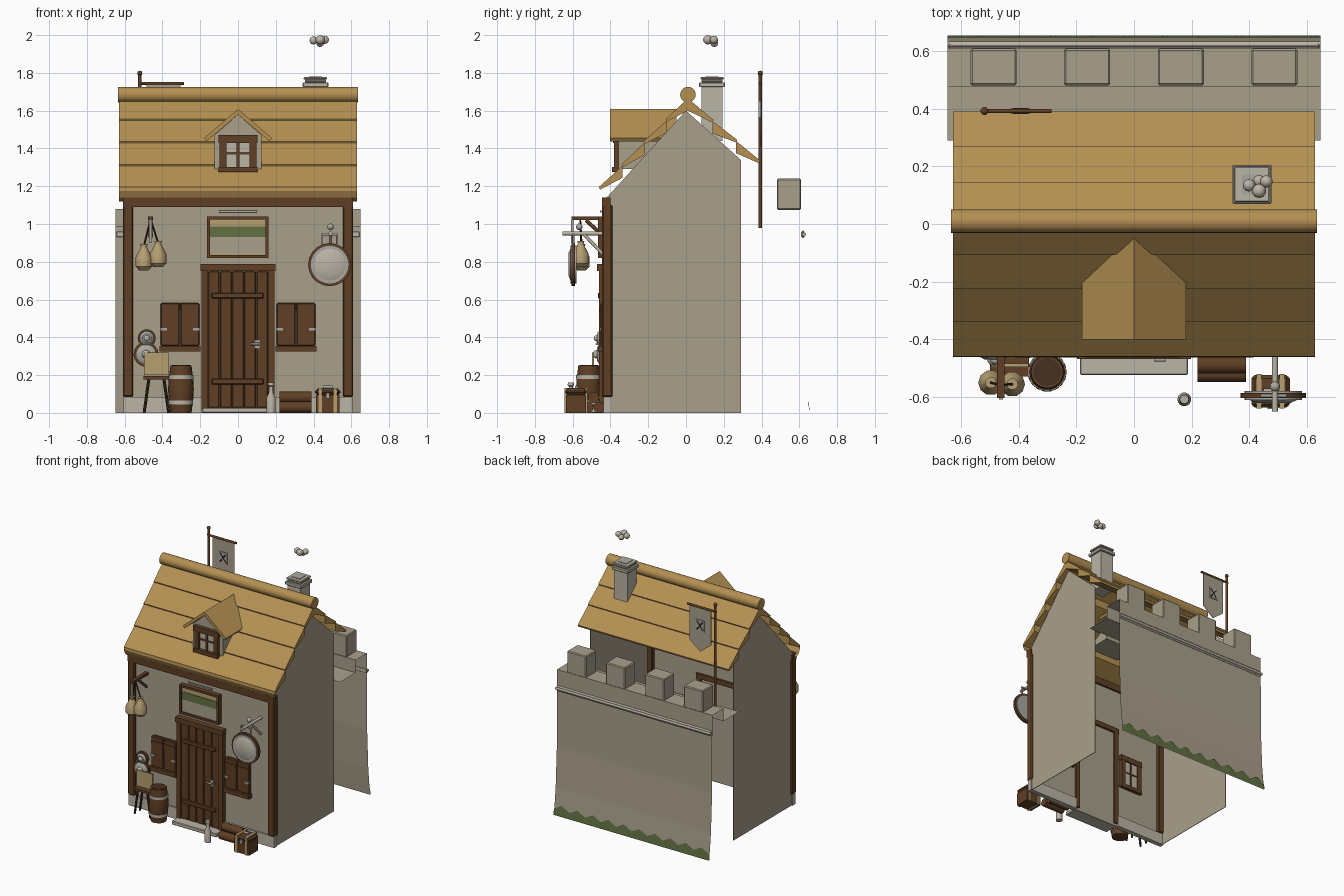
import bpy, bmesh, math
from mathutils import Vector

if "Cube" in bpy.data.objects:
    bpy.data.objects.remove(bpy.data.objects["Cube"])


def mat(name, *rgb):
    m = bpy.data.materials.new(name)
    m.diffuse_color = (*rgb, 1)
    m.use_nodes = True
    m.node_tree.nodes["Principled BSDF"].inputs["Base Color"].default_value = m.diffuse_color
    return m


PLASTER = mat("plaster", .40, .35, .26)
STONE = mat("pale_stone", .50, .46, .38)
THATCH = mat("thatch", .46, .28, .085)
WOOD = mat("brown_wood", .115, .05, .018)
DARK = mat("dark_wood", .06, .03, .014)
METAL = mat("grey_metal", .40, .39, .36)
CLAY = mat("tan_clay", .47, .35, .17)
MOSS = mat("moss_green", .12, .165, .055)


def finish(name, bm, m, smooth=False, closed=True):
    if closed:
        bmesh.ops.recalc_face_normals(bm, faces=bm.faces)
    me = bpy.data.meshes.new(name)
    bm.to_mesh(me)
    bm.free()
    me.materials.append(m)
    ob = bpy.data.objects.new(name, me)
    bpy.context.collection.objects.link(ob)
    if smooth:
        bpy.ops.object.select_all(action='DESELECT')
        ob.select_set(True)
        bpy.context.view_layer.objects.active = ob
        bpy.ops.object.shade_smooth_by_angle(angle=math.radians(40))
    return ob


def box(name, x, y, z, m, bevel=0):
    """Box from (min, max) pairs."""
    bm = bmesh.new()
    bmesh.ops.create_cube(bm, size=1)
    for v in bm.verts:
        v.co = Vector([(r[0] + r[1]) / 2 + c * (r[1] - r[0]) for c, r in zip(v.co, (x, y, z))])
    if bevel:
        bmesh.ops.bevel(bm, geom=bm.edges[:], offset=bevel, segments=1, affect='EDGES')
    return finish(name, bm, m)


def prism(name, pts, a, b, m, axis='x'):
    """Closed profile swept along x (points are y, z) or y (points are x, z)."""
    bm = bmesh.new()
    put = (lambda p, t: (t, p[0], p[1])) if axis == 'x' else (lambda p, t: (p[0], t, p[1]))
    f = bm.faces.new([bm.verts.new(put(p, a)) for p in pts])
    ext = bmesh.ops.extrude_face_region(bm, geom=[f])['geom']
    d = Vector((b - a, 0, 0)) if axis == 'x' else Vector((0, b - a, 0))
    bmesh.ops.translate(bm, vec=d, verts=[g for g in ext if isinstance(g, bmesh.types.BMVert)])
    return finish(name, bm, m)


def sheet(name, pts, x0, x1, m):
    """Open profile of (y, z) points swept along x."""
    bm = bmesh.new()
    rows = [[bm.verts.new((x, *p)) for x in (x0, x1)] for p in pts]
    for r, s in zip(rows, rows[1:]):
        bm.faces.new((r[0], s[0], s[1], r[1]))
    return finish(name, bm, m, closed=False)


def rod(name, p, q, r, m, r2=None, n=10):
    """Cylinder or cone between two points."""
    p, q = Vector(p), Vector(q)
    bm = bmesh.new()
    bmesh.ops.create_cone(bm, cap_ends=True, segments=n, radius1=r,
                          radius2=r if r2 is None else r2, depth=(q - p).length)
    rot = (q - p).to_track_quat('Z', 'Y')
    for v in bm.verts:
        v.co = rot @ v.co + (p + q) / 2
    return finish(name, bm, m, smooth=n > 8)


def lathe(name, prof, loc, m, n=14):
    """Upright turned shape from (radius, height) points."""
    bm = bmesh.new()
    rings = [[bm.verts.new((loc[0] + r * math.cos(math.tau * i / n),
                            loc[1] + r * math.sin(math.tau * i / n), loc[2] + z))
              for i in range(n)] for r, z in prof]
    for a, b in zip(rings, rings[1:]):
        for i in range(n):
            bm.faces.new((a[i], a[(i + 1) % n], b[(i + 1) % n], b[i]))
    bm.faces.new(rings[0])
    bm.faces.new(rings[-1])
    return finish(name, bm, m, smooth=True)


def ball(name, loc, r, m):
    bm = bmesh.new()
    bmesh.ops.create_icosphere(bm, subdivisions=2, radius=r)
    bmesh.ops.translate(bm, vec=Vector(loc), verts=bm.verts)
    return finish(name, bm, m, smooth=True)


def window(cx, y, z0, z1, w):
    """Framed four-pane window with lintel and sill."""
    box("window_panes", (cx - w + .01, cx + w - .01), (y + .004, y + .012), (z0, z1), STONE)
    for s in (-1, 1):
        c = cx + s * (w - .018)
        box("window_jamb", (c - .018, c + .018), (y - .01, y + .02), (z0, z1), WOOD)
    zm = (z0 + z1) / 2
    box("window_mullion", (cx - .008, cx + .008), (y - .004, y + .016), (z0, z1), WOOD)
    box("window_crossbar", (cx - w, cx + w), (y - .003, y + .015), (zm - .006, zm + .006), WOOD)
    box("window_sill", (cx - w - .005, cx + w + .005), (y - .02, y + .022), (z0 - .01, z0 + .018), WOOD)
    box("window_lintel", (cx - w - .005, cx + w + .005), (y - .015, y + .022), (z1 - .035, z1 + .005), WOOD)


# house walls, open at the back
gable = [(-.42, 0), (.29, 0), (.29, 1.34), (0, 1.6), (-.42, 1.14)]
for s in (-1, 1):
    prism("side_wall", gable, s * .600, s * .596, PLASTER)
    box("corner_post", (min(s * .555, s * .61), max(s * .555, s * .61)), (-.444, -.39), (.085, 1.1), WOOD, .006)
    box("plinth", (min(s * .19, s * .607), max(s * .19, s * .607)), (-.436, -.40), (0, .085), STONE)
box("front_wall", (-.598, .598), (-.425, -.415), (0, 1.13), PLASTER)
box("wall_beam", (-.61, .61), (-.446, -.40), (1.09, 1.14), WOOD)

# layered thatch roof
front = [(-.455, 1.19), (-.335, 1.31), (-.22, 1.43), (-.10, 1.55), (.01, 1.665)]
back = [(.386, 1.33), (.265, 1.44), (.14, 1.545), (.01, 1.665)]
for side, o in ((front, -1), (back, 1)):
    for a, b in zip(side, side[1:]):
        tip = (a[0] + o * .006, a[1] + .006)
        prism("thatch_layer", [tip, b, (b[0], b[1] - .065), (a[0], a[1] - .008)], -.63, .63, THATCH)
sheet("thatch_eave", [(-.46, 1.195), (-.462, 1.175), (-.445, 1.14), (-.42, 1.12)], -.63, .63, THATCH)
rod("thatch_ridge", (-.636, .01, 1.685), (.636, .01, 1.685), .041, THATCH, n=20)

# dormer
prism("dormer_body", [(-.125, 1.29), (.125, 1.29), (.125, 1.47), (0, 1.58), (-.125, 1.47)],
      -.358, -.15, PLASTER, 'y')
prism("dormer_roof", [(-.18, 1.455), (0, 1.608), (.18, 1.455), (.168, 1.437), (0, 1.58), (-.168, 1.437)],
      -.402, -.05, THATCH, 'y')
window(0, -.372, 1.285, 1.465, .097)

# chimney and smoke
lathe("chimney_shaft", [(.085, 1.44), (.076, 1.6), (.074, 1.74)], (.41, .138, 0), STONE, 4).rotation_euler = (0, 0, 0)
bpy.data.objects.remove(bpy.data.objects["chimney_shaft"])
box("chimney_shaft", (.355, .465), (.083, .193), (1.44, 1.74), STONE)
for r, z0, z1 in ((.068, 1.725, 1.75), (.056, 1.75, 1.765), (.062, 1.765, 1.778)):
    box("chimney_cap", (.41 - r, .41 + r), (.138 - r, .138 + r), (z0, z1), STONE, .004)
box("chimney_flue", (.375, .445), (.103, .173), (1.77, 1.782), METAL)
for x, y, z, r in ((.40, .135, 1.972, .022), (.435, .115, 1.975, .025), (.435, .15, 1.958, .021), (.46, .148, 1.975, .022)):
    ball("smoke_puff", (x, y, z), r, STONE)

# battlement wall behind the house
sheet("castle_wall", [(.29, .985), (.478, .985), (.478, 1.08), (.612, 1.08), (.614, .5), (.628, .2), (.648, 0)],
      -.648, .648, PLASTER)
for x in (-.488, -.163, .163, .488):
    box("merlon", (x - .08, x + .08), (.482, .61), (1.075, 1.24), PLASTER, .006)
box("wall_band", (-.648, .648), (.61, .628), (.925, .965), STONE, .008)
rod("wall_band_roll", (-.648, .626, .945), (.648, .626, .945), .009, STONE)
bm = bmesh.new()
N = 20
low = [bm.verts.new((-.648 + 1.296 * i / N, .655, 0)) for i in range(N + 1)]
top = [bm.verts.new((-.648 + 1.296 * i / N, .648, .045 + .035 * (i % 2))) for i in range(N + 1)]
for i in range(N):
    bm.faces.new((low[i + 1], low[i], top[i], top[i + 1]))
finish("moss_strip", bm, MOSS, closed=False)

# banner on its pole
rod("banner_pole", (-.52, .393, .98), (-.52, .393, 1.8), .01, WOOD)
ball("pole_knob", (-.52, .393, 1.798), .014, WOOD)
rod("banner_bar", (-.53, .393, 1.745), (-.287, .393, 1.745), .008, WOOD)
prism("banner_cloth", [(-.485, 1.74), (-.305, 1.74), (-.305, 1.48), (-.395, 1.41), (-.485, 1.48)],
      .391, .395, PLASTER, 'y')
for y in (.388, .398):
    box("banner_emblem", (-.43, -.36), (y - .003, y + .003), (1.565, 1.65), METAL)
    for s in (-1, 1):
        rod("banner_emblem_cross", (-.395 - s * .025, y, 1.575), (-.395 + s * .025, y, 1.64), .006, DARK, n=6)

# door
for i in range(5):
    x = -.16 + i * .064
    box("door_plank", (x + .001, x + .063), (-.452, -.428), (.025, .75), WOOD, .005)
for s in (-1, 1):
    box("door_jamb", (s * .175 - .017, s * .175 + .017), (-.46, -.40), (.02, .755), WOOD)
box("door_lintel", (-.198, .198), (-.47, -.40), (.75, .787), WOOD)
for z in (.165, .62):
    box("door_batten", (-.14, .135), (-.466, -.45), (z - .014, z + .016), WOOD, .004)
box("door_plate", (.09, .115), (-.458, -.45), (.34, .385), METAL)
rod("door_handle", (.07, -.472, .365), (.112, -.472, .365), .007, METAL)
box("door_step", (-.188, .188), (-.525, -.42), (0, .028), STONE, .004)

# painted sign over the door
box("sign_panel", (-.155, .155), (-.452, -.43), (.83, 1.03), CLAY)
for z, h, m in ((.885, .045, PLASTER), (.958, .028, MOSS)):
    box("sign_stripe", (-.15, .15), (-.456, -.452), (z - h, z + h), m)
for z in (.828, 1.032):
    box("sign_frame_rail", (-.165, .162), (-.466, -.43), (z - .008, z + .008), WOOD)
for x in (-.157, .154):
    box("sign_frame_side", (x - .008, x + .008), (-.466, -.43), (.828, 1.032), WOOD)
rod("sign_light_bar", (-.1, -.45, 1.066), (.1, -.45, 1.066), .006, STONE)

# shutters, with window frames showing inside
for s in (-1, 1):
    for t in (-1, 1):
        c = s * .307 + t * .052
        box("shutter", (c - .05, c + .05), (-.452, -.425), (.355, .582), WOOD, .005)
        box("shutter_rail", (c - .045, c + .045), (-.458, -.45), (.53, .55), WOOD)
        h = s * .307 + t * .085
        box("shutter_hinge", (h - .017, h + .017), (-.459, -.45), (.436, .45), METAL)
    box("shutter_sill", (s * .307 - .108, s * .307 + .108), (-.465, -.42), (.325, .355), WOOD)
    window(s * .307, -.412, .34, .58, .09)

# hanging jugs on a bracket
box("jug_arm", (-.476, -.45), (-.605, -.42), (1.02, 1.04), WOOD)
rod("jug_brace", (-.463, -.43, .93), (-.463, -.53, 1.02), .01, WOOD)
for x, y, z in ((-.498, -.552, .755), (-.423, -.557, .772)):
    lathe("jug", [(.025, 0), (.044, .02), (.044, .07), (.022, .11), (.016, .125), (.02, .138)], (x, y, z), CLAY, 10)
    rod("jug_cord", (x, y, z + .13), (-.463, -.56, 1.025), .005, DARK, n=6)
box("jug_tag", (-.47, -.456), (-.61, -.595), (.9, 1.02), METAL)

# round hanging sign
rod("round_sign_arm", (.49, -.42, .95), (.49, -.653, .95), .011, STONE)
rod("round_sign_brace", (.49, -.43, .83), (.49, -.54, .945), .009, STONE)
ball("round_sign_knob", (.49, -.565, .985), .018, METAL)
rod("round_sign_rim", (.485, -.588, .785), (.485, -.606, .785), .114, WOOD, n=20)
rod("round_sign_plate", (.485, -.58, .785), (.485, -.612, .785), .1, METAL, n=24)
rod("round_sign_boss", (.485, -.61, .785), (.485, -.622, .785), .088, STONE, .06, n=24)
for x in (.445, .525):
    rod("round_sign_chain", (x, -.597, .88), (x, -.597, .945), .006, METAL)
rod("round_sign_hanger", (.44, -.597, .945), (.53, -.597, .945), .006, METAL)

# leaning pan and plate beside the easel stool
for x, z, r in ((-.483, .395, .048), (-.487, .31, .066)):
    rod("leaning_dish_rim", (x, -.44, z), (x, -.46, z), r, WOOD, n=16)
    rod("leaning_dish", (x, -.46, z), (x, -.472, z), r * .78, METAL, r * .5, n=16)
    ball("leaning_dish_boss", (x, -.472, z), r * .35, STONE)
box("parchment_board", (-.497, -.367), (-.498, -.486), (.2, .32), CLAY)
box("stool_seat", (-.5, -.365), (-.53, -.45), (.178, .195), WOOD)
for sx in (-1, 1):
    for y in (-.52, -.46):
        rod("stool_leg", (-.432 + sx * .04, y, .18), (-.432 + sx * .065, y, 0), .008, DARK, n=8)

# barrel
lathe("barrel", [(.056, 0), (.066, .08), (.068, .125), (.066, .17), (.056, .25)], (-.302, -.515, 0), WOOD, 18)
for z, r in ((.055, .066), (.19, .0665)):
    rod("barrel_hoop", (-.302, -.515, z - .01), (-.302, -.515, z + .01), r, STONE, n=18)
rod("barrel_lid", (-.302, -.515, .24), (-.302, -.515, .253), .048, DARK, n=18)

# bottle, logs and chest
lathe("bottle", [(.023, 0), (.024, .08), (.011, .11), (.011, .14), (.018, .146), (.015, .16)], (.175, -.61, 0), STONE)
for y, z in ((-.46, .03), (-.52, .03), (-.49, .082)):
    rod("log", (.22, y, z), (.39, y, z), .03, WOOD, n=12)
box("chest_body", (.412, .538), (-.635, -.53), (0, .095), WOOD)
box("chest_lid", (.408, .542), (-.638, -.526), (.095, .128), WOOD, .012)
for x in (.435, .515):
    box("chest_strap", (x - .009, x + .009), (-.642, -.522), (0, .132), CLAY)
box("chest_lock", (.465, .485), (-.644, -.63), (.075, .105), METAL)
rod("chest_handle", (.45, -.58, .137), (.5, -.58, .137), .008, METAL)
